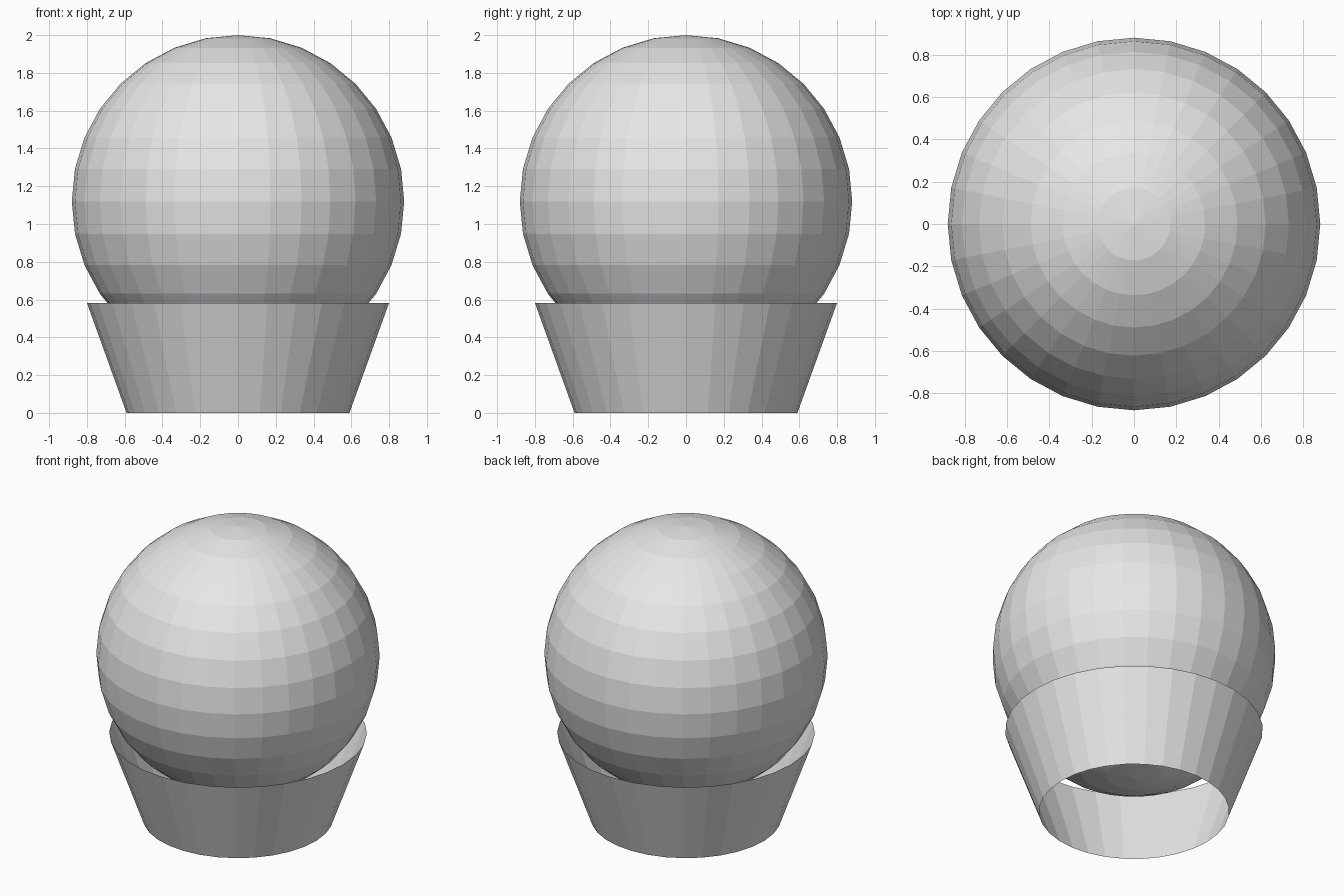
import bpy

if "Cube" in bpy.data.objects:
    bpy.data.objects.remove(bpy.data.objects["Cube"])

grey = bpy.data.materials.new("plain grey")
grey.diffuse_color = (0.8, 0.8, 0.8, 1.0)
grey.use_nodes = True
grey.node_tree.nodes["Principled BSDF"].inputs["Base Color"].default_value = grey.diffuse_color


def finish(name):
    ob = bpy.context.object
    ob.name = name
    ob.data.materials.append(grey)
    return ob


# Faceted ball resting above the cup
R = 0.88
bpy.ops.mesh.primitive_uv_sphere_add(segments=32, ring_count=16, radius=R,
                                     location=(0, 0, 2 - R))
finish("ball")

# Thin tapered cup, open at both ends
H = 0.583
bpy.ops.mesh.primitive_cone_add(vertices=32, radius1=0.59, radius2=0.80,
                                depth=H, end_fill_type='NOTHING',
                                location=(0, 0, H / 2))
finish("cup")
